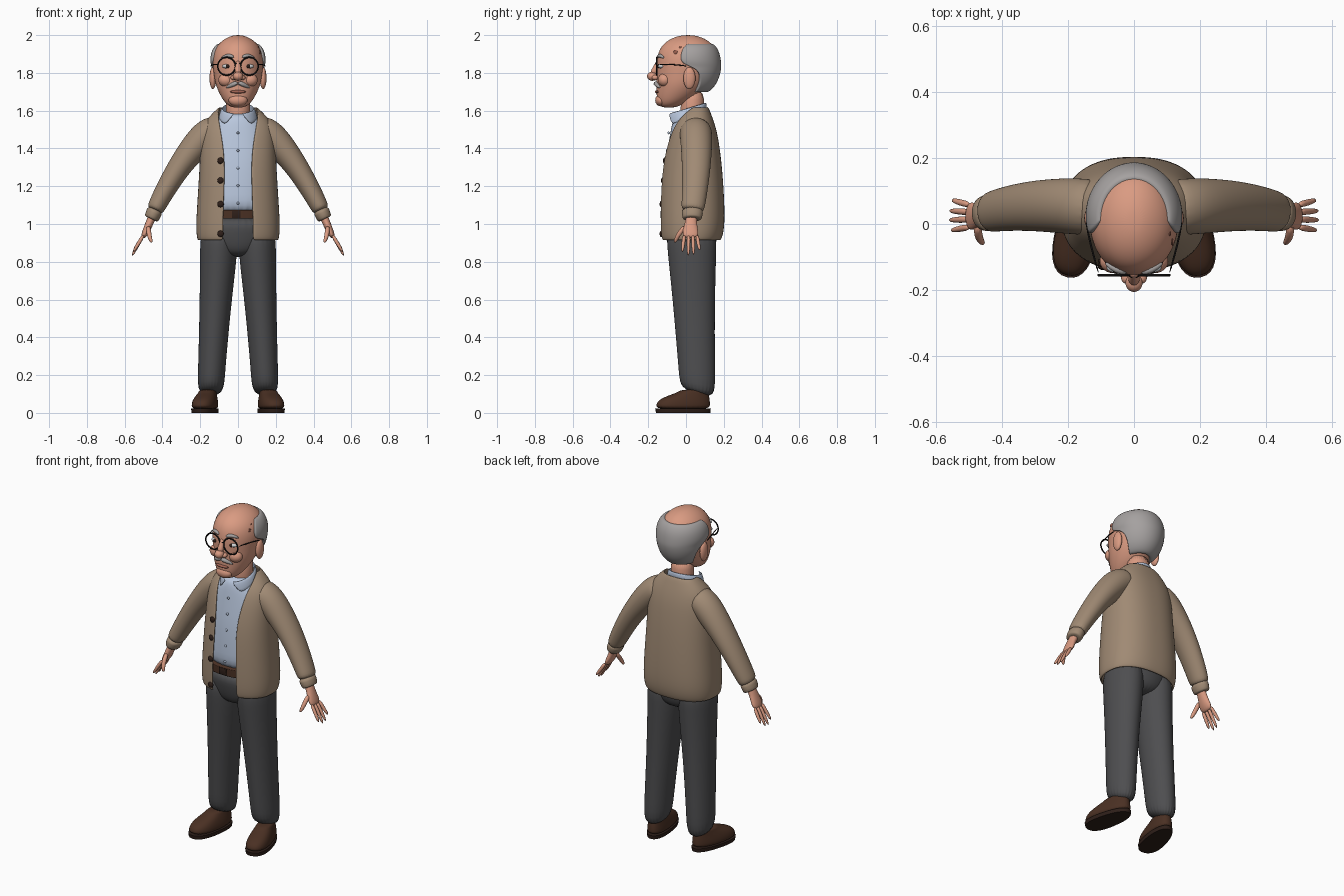
import bpy, bmesh
from math import sin, cos, radians, pi, copysign
from mathutils import Vector, Matrix

cube = bpy.data.objects.get("Cube")
if cube:
    bpy.data.objects.remove(cube, do_unlink=True)


def material(name, *rgb):
    lin = [((c / 255 + 0.055) / 1.055) ** 2.4 for c in rgb] + [1]
    m = bpy.data.materials.new(name)
    m.use_nodes = True
    m.diffuse_color = lin
    bsdf = next(n for n in m.node_tree.nodes if n.type == "BSDF_PRINCIPLED")
    bsdf.inputs["Base Color"].default_value = lin
    return m


SKIN = material("warm_skin", 218, 155, 130)
HAIR = material("silver_hair", 165, 161, 160)
WOOL = material("tan_wool", 160, 138, 116)
SHIRT = material("pale_blue_cotton", 186, 200, 222)
CLOTH = material("charcoal_cloth", 78, 78, 80)
LEATHER = material("brown_leather", 74, 48, 35)
DARK = material("dark_brown", 46, 31, 25)
BLACK = material("black_frame", 22, 20, 20)
WHITE = material("eye_white", 205, 208, 210)
ROSE = material("dusky_rose", 158, 98, 82)


def finish(ob, mat, mirror=False, subsurf=0, thick=0):
    ob.data.materials.append(mat)
    if mirror:
        ob.modifiers.new("Mirror", "MIRROR").use_clip = False
    if thick:
        ob.modifiers.new("Solidify", "SOLIDIFY").thickness = thick
    if subsurf:
        s = ob.modifiers.new("Subdivision", "SUBSURF")
        s.levels = s.render_levels = subsurf
    for p in ob.data.polygons:
        p.use_smooth = True
    return ob


def skin(name, rings, mat, closed=True, **opts):
    """Join a stack of rings into one surface; closed rings also get caps."""
    bm = bmesh.new()
    rows = [[bm.verts.new(p) for p in r] for r in rings]
    n = len(rows[0])
    for low, high in zip(rows, rows[1:]):
        for j in range(n if closed else n - 1):
            k = (j + 1) % n
            bm.faces.new((low[j], low[k], high[k], high[j]))
    if closed:
        bm.faces.new(rows[0][::-1])
        bm.faces.new(rows[-1])
        bmesh.ops.recalc_face_normals(bm, faces=bm.faces[:])
    me = bpy.data.meshes.new(name)
    bm.to_mesh(me)
    bm.free()
    ob = bpy.data.objects.new(name, me)
    bpy.context.collection.objects.link(ob)
    return finish(ob, mat, **opts)


def ring(z, rx, front, back, gap=0, cx=0, e=1, slope=0, n=32):
    """Horizontal oval from front to back, with an optional gap (degrees) in front."""
    cy, ry = (front + back) / 2, (back - front) / 2
    pts = []
    for i in range(n):
        f = i / (n - 1) if gap else i / n
        t = radians(gap + (360 - 2 * gap) * f)
        s, c = sin(t), cos(t)
        y = cy - ry * copysign(abs(c) ** e, c)
        pts.append(Vector((cx + rx * copysign(abs(s) ** e, s), y, z + slope * y)))
    return pts


def tube(name, path, mat, ref=(0, 1, 0), n=12, mirror=True, subsurf=1):
    """Tube along x, y, z, radius points; an optional fifth value is the radius along ref."""
    pos = [Vector(p[:3]) for p in path]
    rings = []
    for i, p in enumerate(path):
        d = (pos[min(i + 1, len(pos) - 1)] - pos[max(i - 1, 0)]).normalized()
        b = Vector(ref)
        b = (b - d * b.dot(d)).normalized()
        a = d.cross(b)
        rings.append([pos[i] + a * p[3] * cos(2 * pi * j / n) + b * p[-1] * sin(2 * pi * j / n)
                      for j in range(n)])
    return skin(name, rings, mat, mirror=mirror, subsurf=subsurf)


def ball(name, loc, size, mat, mirror=False):
    bpy.ops.mesh.primitive_uv_sphere_add(segments=24, ring_count=14, location=loc)
    ob = bpy.context.object
    ob.name, ob.scale = name, size
    bpy.ops.object.transform_apply(location=True, rotation=True, scale=True)
    return finish(ob, mat, mirror)


# Head, neck and hair
skin("head", [ring(*r) for r in (
    (1.615, .03, -.125, -.06), (1.635, .063, -.148, -.01), (1.67, .088, -.156, .05),
    (1.71, .108, -.156, .09), (1.75, .122, -.156, .12), (1.8, .129, -.156, .15),
    (1.85, .136, -.157, .165), (1.9, .131, -.15, .165), (1.94, .114, -.132, .15),
    (1.97, .086, -.1, .12), (1.99, .052, -.06, .08), (2.0, .02, -.015, .035))], SKIN, subsurf=2)
skin("neck", [ring(*r) for r in (
    (1.5, .065, -.03, .09), (1.6, .062, -.028, .096), (1.72, .07, -.03, .1))], SKIN, subsurf=1)
skin("hair", [ring(*r, n=40) for r in (
    (1.688, .085, -.13, .11, 118), (1.73, .118, -.14, .155, 116), (1.78, .136, -.14, .178, 112),
    (1.825, .145, -.14, .187, 100), (1.85, .149, -.14, .187, 69), (1.9, .145, -.13, .18, 69),
    (1.937, .129, -.115, .163, 72), (1.96, .104, -.1, .14, 85))],
    HAIR, closed=False, thick=.03, subsurf=2)
ball("ear", (.133, .018, 1.772), (.018, .032, .058), SKIN, True)

# Face
tube("nose_bridge", [(0, -.145, 1.865, .012), (0, -.158, 1.83, .015), (0, -.176, 1.79, .022)],
     SKIN, mirror=False, subsurf=2)
ball("nose_tip", (0, -.178, 1.782), (.026, .028, .024), SKIN)
ball("nostril", (.023, -.163, 1.775), (.016, .018, .014), SKIN, True)
ball("cheek", (.062, -.113, 1.762), (.042, .036, .036), SKIN, True)
ball("chin", (0, -.133, 1.655), (.05, .03, .032), SKIN)
ball("lips", (0, -.151, 1.7), (.042, .014, .009), ROSE)
ball("eye", (.056, -.13, 1.835), (.028, .018, .012), WHITE, True)
ball("iris", (.055, -.143, 1.835), (.01, .008, .01), DARK, True)
tube("eyebrow", [(.02, -.148, 1.882, .008), (.052, -.141, 1.897, .012), (.09, -.116, 1.878, .006)],
     HAIR, ref=(0, 0, 1))
tube("moustache", [(0, -.162, 1.748, .012), (.03, -.156, 1.739, .014), (.064, -.136, 1.72, .005)],
     HAIR, ref=(0, 0, 1))
for loc, r in (((.116, -.055, 1.91), .011), ((.109, -.03, 1.935), .007)):
    ball("age_spot", loc, (.003, r, r), ROSE)

# Glasses
bpy.ops.mesh.primitive_torus_add(major_radius=.047, minor_radius=.004, major_segments=40,
                                 minor_segments=8, location=(.06, -.155, 1.835),
                                 rotation=(pi / 2, 0, 0))
rim = bpy.context.object
rim.name = "glasses_rim"
bpy.ops.object.transform_apply(location=True, rotation=True, scale=True)
finish(rim, BLACK, True)
tube("glasses_bridge", [(0, -.163, 1.85, .004), (.016, -.156, 1.845, .004)], BLACK, ref=(0, 0, 1))
tube("glasses_temple", [(.106, -.154, 1.845, .003), (.133, -.06, 1.845, .003),
                        (.146, .01, 1.835, .003)], BLACK, ref=(0, 0, 1))

# Shirt, collar and belt
skin("shirt", [ring(*r, e=.9) for r in (
    (1.04, .192, -.124, .17), (1.15, .192, -.123, .178), (1.3, .184, -.114, .17),
    (1.4, .18, -.098, .158), (1.5, .158, -.08, .14), (1.55, .12, -.07, .122),
    (1.59, .08, -.05, .1))], SHIRT, subsurf=2)
skin("collar", [
    ring(1.56, .104, -.102, .108, 42, slope=.42), ring(1.59, .096, -.1, .109, 26, slope=.35),
    ring(1.613, .086, -.094, .108, 13, slope=.28)], SHIRT, closed=False, thick=.008, subsurf=1)
for i in range(5):
    z = 1.11 + .093 * i
    ball("shirt_button", (0, -.125 + max(0, z - 1.15) * .1, z), (.007, .006, .007), SHIRT)
skin("belt", [ring(z, .196, -.13, .172, e=.9) for z in (1.028, 1.03, 1.072, 1.074)], LEATHER)
bpy.ops.mesh.primitive_cube_add(size=1, location=(-.01, -.131, 1.051))
buckle = bpy.context.object
buckle.name, buckle.scale = "belt_buckle", (.045, .008, .038)
finish(buckle, DARK)

# Cardigan
skin("cardigan", [ring(*r, e=.85, n=44) for r in (
    (.912, .213, -.133, .183, 19), (.935, .219, -.14, .194, 17.5), (1.0, .223, -.144, .206, 17.5),
    (1.15, .213, -.142, .202, 17), (1.3, .204, -.131, .191, 16.6), (1.4, .2, -.112, .179, 19),
    (1.48, .194, -.09, .166, 24), (1.54, .177, -.064, .149, 31), (1.585, .138, -.034, .132, 49),
    (1.622, .1, -.008, .117, 78))], WOOL, closed=False, thick=.012, subsurf=2)
tube("sleeve", [(.11, .05, 1.49, .085), (.15, .052, 1.485, .083, .086), (.2, .055, 1.445, .081, .086),
                (.3, .056, 1.322, .064, .078), (.38, .048, 1.19, .055, .069),
                (.43, .038, 1.095, .048, .063), (.443, .034, 1.068, .044, .058)],
     WOOL, n=20, subsurf=2)
tube("sleeve_cuff", [(.435, .034, 1.08, .042, .056), (.445, .034, 1.06, .043, .057),
                     (.458, .032, 1.03, .04, .052), (.46, .032, 1.026, .034, .046)],
     WOOL, n=20)
for z, y in ((1.335, -.112), (1.23, -.122), (1.105, -.13), (.948, -.13)):
    ball("cardigan_button", (-.092, y, z), (.017, .01, .017), DARK)

# Hands
tube("palm", [(.446, .03, 1.055, .024, .032), (.467, .026, 1.01, .021, .03),
              (.485, .023, .965, .02, .043), (.505, .025, .925, .013, .043)], SKIN, n=16, subsurf=2)
for name, y0, y1, z in (("index_finger", -.009, -.02, .85), ("middle_finger", .014, .012, .828),
                        ("ring_finger", .036, .04, .833), ("little_finger", .058, .073, .86)):
    tube(name, [(.498, y0, .945, .011), (.528, (y0 + y1) / 2, .895, .011),
                (.562 - (z - .83) * .3, y1, z, .007)], SKIN, n=8)
tube("thumb", [(.475, -.002, .99, .014), (.472, -.035, .952, .014), (.466, -.05, .925, .012),
               (.456, -.06, .9, .008)], SKIN, n=8)

# Trousers
skin("trouser_leg", [
    ring(.115, .07, -.03, .155, cx=.145, slope=-.36, n=24)] + [
    ring(z, rx, f, b, cx=cx, n=24) for z, cx, rx, f, b in (
        (.2, .141, .072, -.038, .155), (.5, .124, .081, -.062, .152), (.75, .108, .094, -.087, .158),
        (.85, .103, .099, -.098, .161), (1.0, .1, .098, -.108, .165))],
    CLOTH, mirror=True, subsurf=2)
skin("trouser_seat", [ring(*r) for r in (
    (.825, .06, -.055, .11), (.865, .165, -.093, .156), (.95, .199, -.112, .168),
    (1.045, .195, -.125, .17))], CLOTH, subsurf=2)


# Shoes: wider at the toe and turned outwards
def shoe_part(name, rows, mat, **opts):
    turn = Matrix.Translation((.17, -.01, 0)) @ Matrix.Rotation(radians(12), 4, "Z")
    rings = [[turn @ Vector((p.x * (1 - .9 * p.y), p.y, p.z)) for p in ring(*r, e=.85)]
             for r in rows]
    return skin(name, rings, mat, mirror=True, **opts)


shoe_part("shoe", ((.016, .061, -.15, .138), (.045, .063, -.152, .14), (.07, .058, -.135, .138),
                   (.092, .051, -.085, .134), (.108, .046, -.035, .13), (.125, .042, -.015, .125)),
          LEATHER, subsurf=2)
sole = shoe_part("shoe_sole", ((0, .062, -.151, .141), (.022, .064, -.155, .144)), DARK)
bpy.ops.object.select_all(action="DESELECT")
sole.select_set(True)
bpy.context.view_layer.objects.active = sole
bpy.ops.object.shade_smooth_by_angle()
